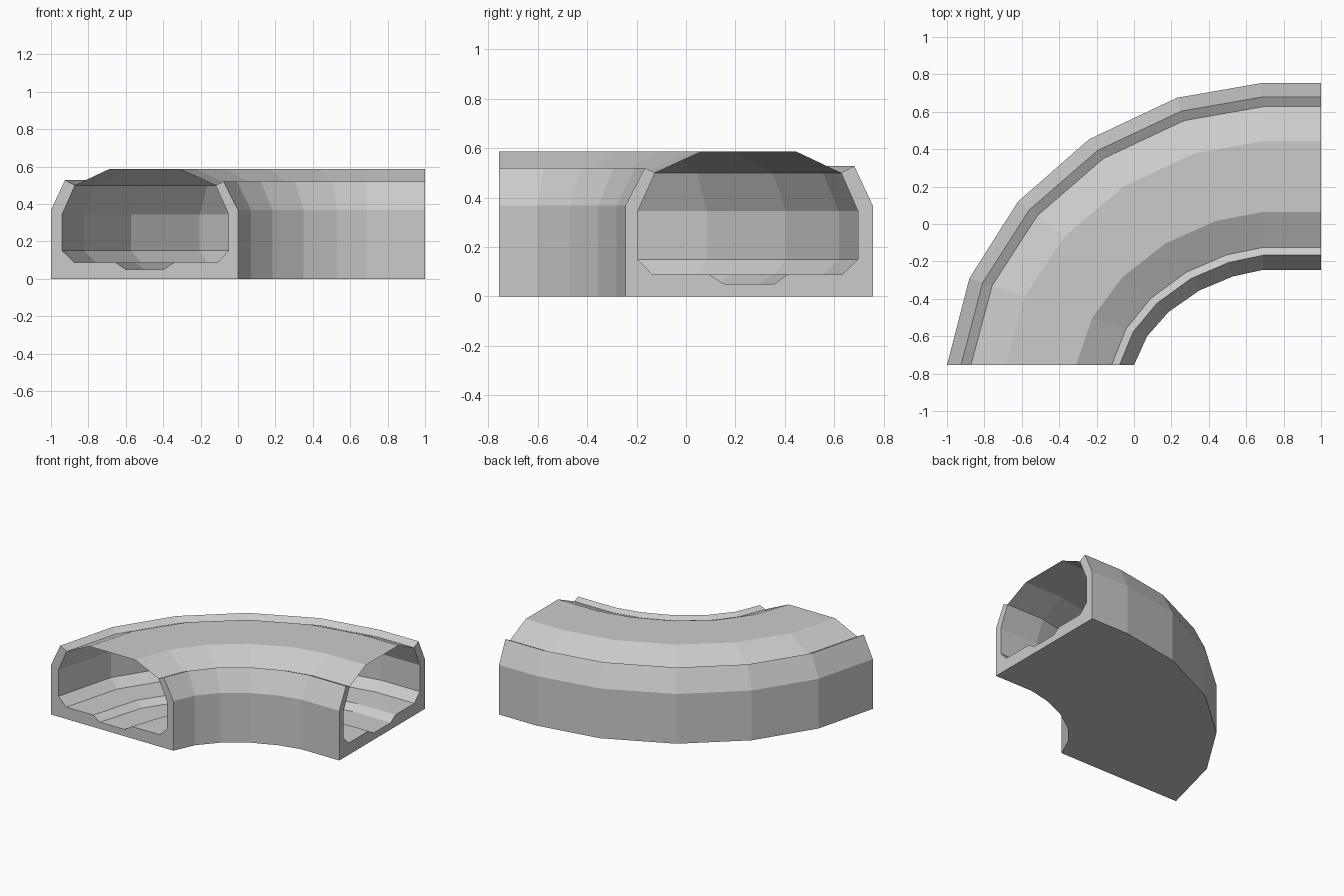
import bpy, bmesh

if "Cube" in bpy.data.objects:
    bpy.data.objects.remove(bpy.data.objects["Cube"])

# Bend stations: outer and inner edge of the plan, from the front end to the right end
OUTER = [(-1, -.755), (-.88, -.29), (-.62, .12), (-.24, .453), (.23, .675), (.69, .755), (1, .755)]
INNER = [(0, -.755), (.07, -.6), (.185, -.47), (.35, -.355), (.53, -.28), (.69, -.245), (1, -.245)]

# Cross-sections as (fraction across from outer to inner edge, height)
SHELL = [(0, 0), (0, .367), (.075, .528), (.128, .5),
         (.06, .345), (.06, .15), (.125, .088), (.345, .088), (.4, .05),
         (.6, .05), (.66, .088), (.89, .088), (.95, .15), (.95, .345),
         (.88, .5), (.922, .52), (1, .367), (1, 0)]
ROOF = [(.128, .5), (.312, .587), (.69, .587), (.88, .5)]


def sweep(name, section, closed):
    bm = bmesh.new()
    rings = []
    for (ox, oy), (ix, iy) in zip(OUTER, INNER):
        rings.append([bm.verts.new((ox + (ix - ox) * t, oy + (iy - oy) * t, z))
                      for t, z in section])
    n = len(section)
    for a, b in zip(rings, rings[1:]):
        for i in range(n if closed else n - 1):
            j = (i + 1) % n
            bm.faces.new((a[i], b[i], b[j], a[j]))
    if closed:
        bm.faces.new(rings[0])
        bm.faces.new(rings[-1][::-1])
        bmesh.ops.recalc_face_normals(bm, faces=bm.faces)
    else:
        bm.normal_update()
        if sum(f.normal.z for f in bm.faces) < 0:
            bmesh.ops.reverse_faces(bm, faces=bm.faces)
    mesh = bpy.data.meshes.new(name)
    bm.to_mesh(mesh)
    bm.free()
    obj = bpy.data.objects.new(name, mesh)
    bpy.context.collection.objects.link(obj)
    return obj


# Solid trough with base, side walls, rims and grooved floor
sweep("tunnel_base", SHELL, True)
# Thin faceted roof panel between the rims
sweep("tunnel_roof", ROOF, False)
